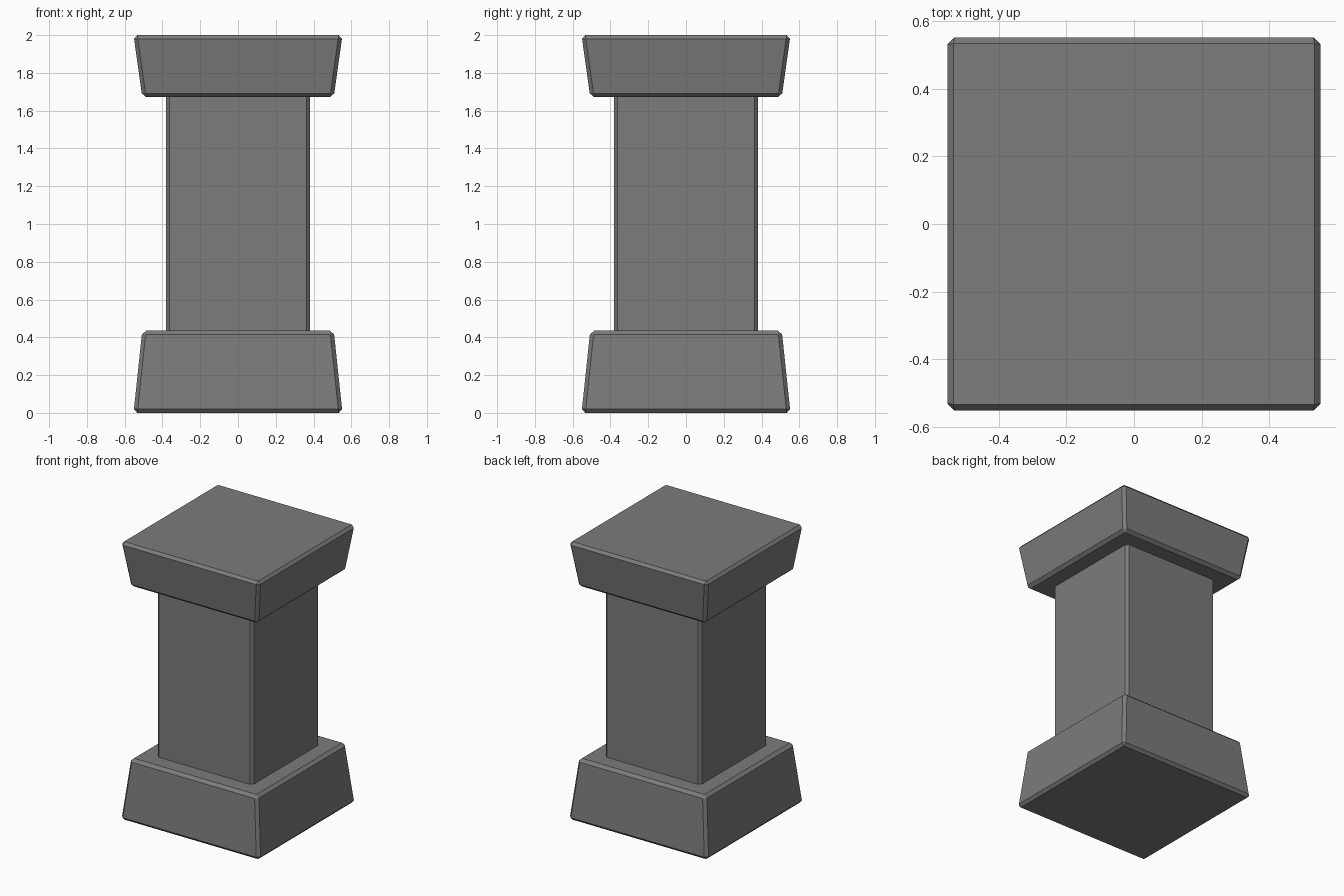
import bpy
import bmesh

cube = bpy.data.objects.get("Cube")
if cube:
    bpy.data.objects.remove(cube, do_unlink=True)

# Single stone colour
stone = bpy.data.materials.new("grey stone")
stone.use_nodes = True
colour = (0.2, 0.2, 0.2, 1)
stone.diffuse_color = colour
bsdf = next(n for n in stone.node_tree.nodes if n.type == "BSDF_PRINCIPLED")
bsdf.inputs["Base Color"].default_value = colour
bsdf.inputs["Roughness"].default_value = 0.8


def tapered_block(name, z_low, z_high, half_low, half_high, chamfer=0.02):
    """Square block, tapered between two half widths, with chamfered edges."""
    bm = bmesh.new()
    bmesh.ops.create_cube(bm, size=2)
    for v in bm.verts:
        top = v.co.z > 0
        half = half_high if top else half_low
        v.co = (v.co.x * half, v.co.y * half, z_high if top else z_low)
    mesh = bpy.data.meshes.new(name)
    bm.to_mesh(mesh)
    bm.free()
    mesh.materials.append(stone)
    obj = bpy.data.objects.new(name, mesh)
    bpy.context.collection.objects.link(obj)
    bevel = obj.modifiers.new("chamfer", "BEVEL")
    bevel.width = chamfer
    bevel.segments = 1
    bevel.limit_method = "NONE"
    return obj


# Flared foot, straight shaft and outward-flaring cap
tapered_block("base", 0, 0.435, 0.553, 0.507)
tapered_block("shaft", 0.38, 1.72, 0.382, 0.382)
tapered_block("capital", 1.672, 2, 0.507, 0.553)
